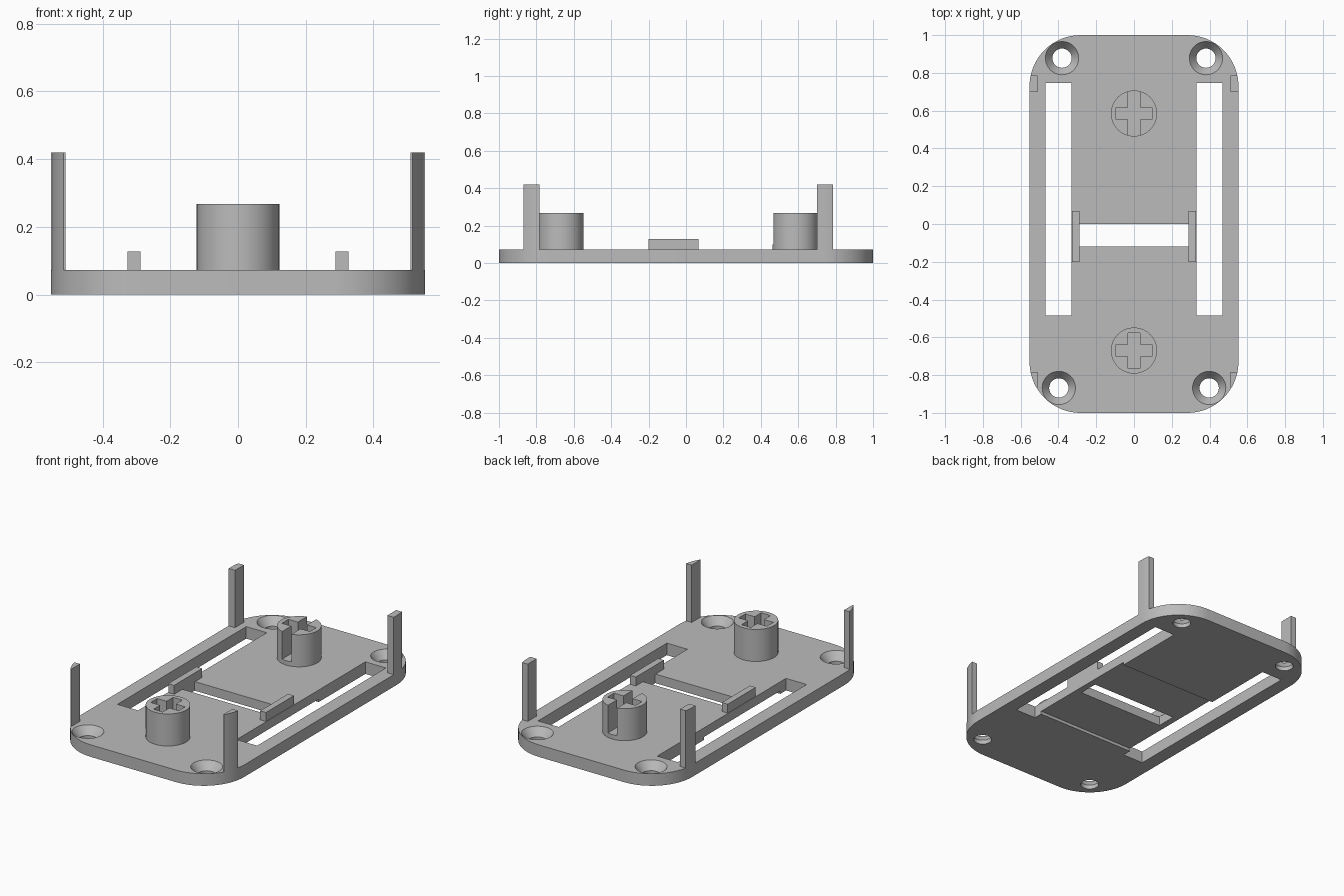
import bpy, bmesh, math

cube = bpy.data.objects.get("Cube")
if cube:
    bpy.data.objects.remove(cube, do_unlink=True)

grey = bpy.data.materials.new("plain_grey")
grey.use_nodes = True
colour = (0.5, 0.5, 0.5, 1)
grey.diffuse_color = colour
grey.node_tree.nodes["Principled BSDF"].inputs["Base Color"].default_value = colour

HALF_W, HALF_L, CORNER = 0.553, 1.0, 0.27
TOP = 0.073


def make(name, bm):
    bmesh.ops.recalc_face_normals(bm, faces=bm.faces)
    mesh = bpy.data.meshes.new(name)
    bm.to_mesh(mesh)
    bm.free()
    mesh.materials.append(grey)
    obj = bpy.data.objects.new(name, mesh)
    bpy.context.collection.objects.link(obj)
    return obj


def loft(name, rings):
    """Solid through rings of (outline, z) that share a point count."""
    bm = bmesh.new()
    loops = [[bm.verts.new((x, y, z)) for x, y in pts] for pts, z in rings]
    for a, b in zip(loops, loops[1:]):
        for i in range(len(a)):
            j = (i + 1) % len(a)
            bm.faces.new((a[i], a[j], b[j], b[i]))
    bm.faces.new(loops[0][::-1])
    bm.faces.new(loops[-1])
    return make(name, bm)


def box(name, x0, x1, y0, y1, z0, z1):
    pts = [(x0, y0), (x1, y0), (x1, y1), (x0, y1)]
    return loft(name, [(pts, z0), (pts, z1)])


def circle(x, y, r, n=48):
    return [(x + r * math.cos(math.tau * i / n), y + r * math.sin(math.tau * i / n)) for i in range(n)]


def activate(obj):
    bpy.ops.object.select_all(action='DESELECT')
    obj.select_set(True)
    bpy.context.view_layer.objects.active = obj


def cut(obj, cutter):
    mod = obj.modifiers.new("cut", 'BOOLEAN')
    mod.operation, mod.solver, mod.object = 'DIFFERENCE', 'EXACT', cutter
    activate(obj)
    bpy.ops.object.modifier_apply(modifier=mod.name)
    bpy.data.objects.remove(cutter, do_unlink=True)


def smooth(obj):
    activate(obj)
    bpy.ops.object.shade_smooth_by_angle(angle=math.radians(30))


# Base plate with rounded corners
outline = []
for quarter, (sx, sy) in enumerate([(1, 1), (-1, 1), (-1, -1), (1, -1)]):
    for i in range(17):
        a = (quarter + i / 16) * math.pi / 2
        outline.append((sx * (HALF_W - CORNER) + CORNER * math.cos(a),
                        sy * (HALF_L - CORNER) + CORNER * math.sin(a)))
plate = loft("base_plate", [(outline, 0), (outline, TOP)])

# Long side slots, cross slot and shallow underside recess
for s in (-1, 1):
    xa, xb = sorted((s * 0.33, s * 0.468))
    cut(plate, box("slot_cutter", xa, xb, -0.485, 0.747, -0.1, 0.2))
cut(plate, box("cross_slot_cutter", -0.29, 0.29, -0.12, 0, -0.1, 0.2))
cut(plate, box("recess_cutter", -0.34, 0.34, -0.43, 0.3, -0.1, 0.018))

# Countersunk screw holes
for hx, hy in ((0.381, 0.878), (0.398, -0.868)):
    for s in (-1, 1):
        rings = [(circle(s * hx, hy, r), z) for r, z in
                 ((0.051, -0.1), (0.051, 0.025), (0.088, TOP), (0.088, 0.2))]
        cut(plate, loft("screw_hole_cutter", rings))
smooth(plate)


# Corner posts, following the plate's rounded edge
def edge_x(y):
    d = max(0, abs(y) - (HALF_L - CORNER))
    return HALF_W - CORNER + math.sqrt(CORNER ** 2 - d ** 2)


for place, y0, y1 in (("back", 0.7, 0.785), ("front", -0.868, -0.783)):
    for side, s in (("left", 1), ("right", -1)):
        steps = [y0 + (y1 - y0) * i / 8 for i in range(9)]
        pts = [(s * 0.51, y1), (s * 0.51, y0)] + [(s * edge_x(y), y) for y in steps]
        smooth(loft(f"{place}_{side}_post", [(pts, TOP), (pts, 0.42)]))

# Low ribs at the ends of the cross slot
for side, s in (("left", 1), ("right", -1)):
    xa, xb = sorted((s * 0.288, s * 0.327))
    box(f"{side}_rib", xa, xb, -0.2, 0.068, TOP, 0.127)

# Round pegs with cross sockets; the back one is slotted right through
for place, y, reach in (("front", -0.67, 0.094), ("back", 0.585, 0.2)):
    ring = circle(0, y, 0.122, 64)
    peg = loft(f"{place}_peg", [(ring, TOP), (ring, 0.267)])
    cut(peg, box("socket_cutter", -0.094, 0.094, y - 0.031, y + 0.031, 0.1, 0.4))
    cut(peg, box("socket_cutter", -0.031, 0.031, y - reach, y + reach, 0.1, 0.4))
    smooth(peg)
